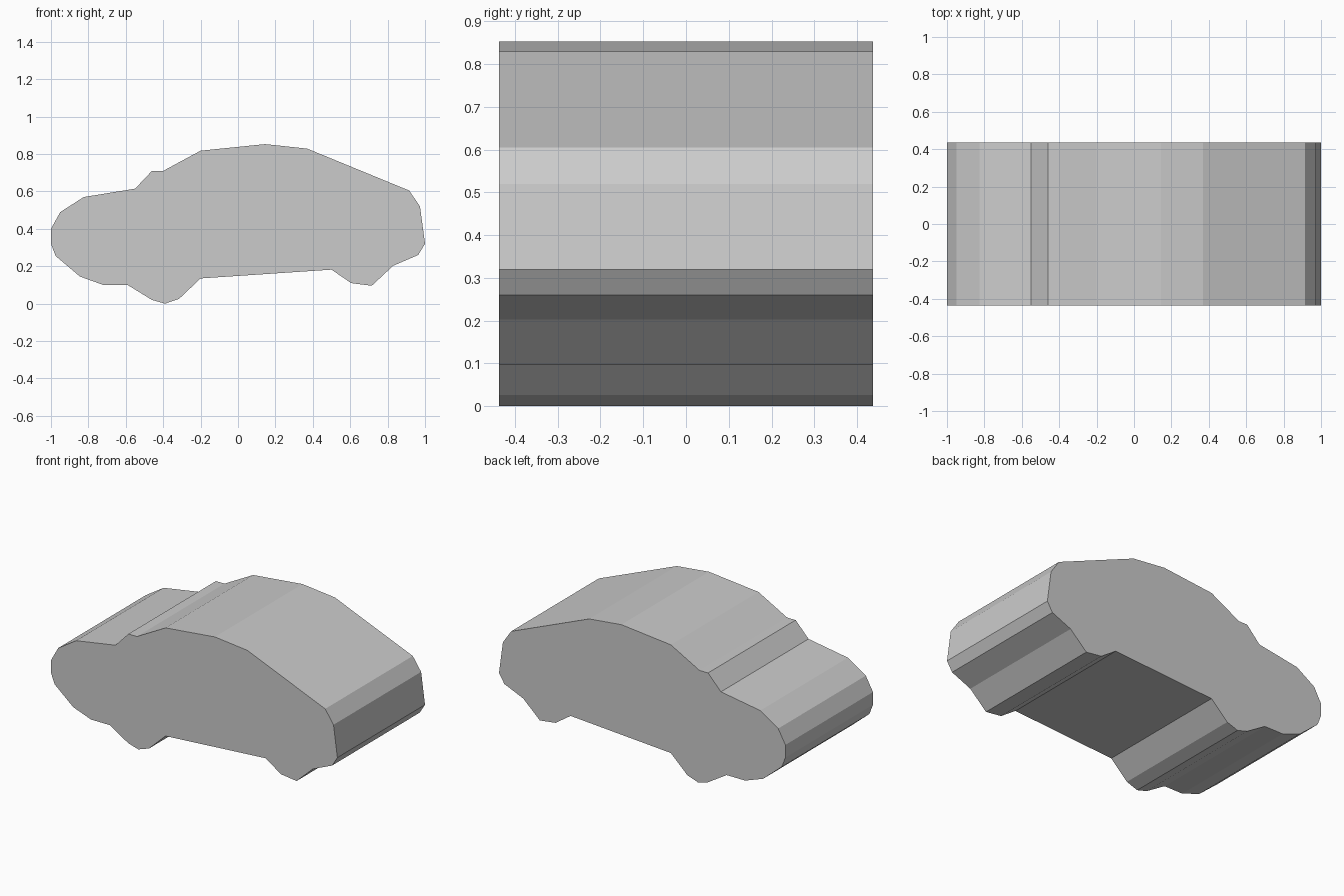
import bpy, bmesh

if "Cube" in bpy.data.objects:
    bpy.data.objects.remove(bpy.data.objects["Cube"])

HALF_WIDTH = 0.437

# Side silhouette of the car (x, z), clockwise from the nose
PROFILE = [
    (-1.0, 0.40), (-0.95, 0.49), (-0.825, 0.57), (-0.55, 0.615),      # nose and bonnet
    (-0.46, 0.71), (-0.40, 0.71), (-0.20, 0.818), (0.145, 0.853),     # windscreen and roof
    (0.37, 0.829), (0.915, 0.605), (0.973, 0.52), (1.0, 0.32),        # sloping back and tail
    (0.963, 0.26), (0.83, 0.203), (0.715, 0.096), (0.605, 0.11),      # rear wheel bulge
    (0.50, 0.182), (-0.20, 0.135), (-0.315, 0.026), (-0.39, 0.0),     # floor, front wheel bulge
    (-0.46, 0.02), (-0.59, 0.10), (-0.72, 0.10), (-0.845, 0.145),     # front underside
    (-0.975, 0.255), (-1.0, 0.32),
]

grey = bpy.data.materials.new("plain grey")
grey.diffuse_color = (0.6, 0.6, 0.6, 1)
grey.use_nodes = True
grey.node_tree.nodes["Principled BSDF"].inputs["Base Color"].default_value = grey.diffuse_color

# Car body: the silhouette extruded across the width
bm = bmesh.new()
side = bm.faces.new([bm.verts.new((x, -HALF_WIDTH, z)) for x, z in PROFILE])
ext = bmesh.ops.extrude_face_region(bm, geom=[side], use_keep_orig=True)
moved = [g for g in ext["geom"] if isinstance(g, bmesh.types.BMVert)]
bmesh.ops.translate(bm, verts=moved, vec=(0, 2 * HALF_WIDTH, 0))
bmesh.ops.recalc_face_normals(bm, faces=bm.faces)

mesh = bpy.data.meshes.new("car_body")
bm.to_mesh(mesh)
bm.free()
mesh.materials.append(grey)
body = bpy.data.objects.new("car_body", mesh)
bpy.context.collection.objects.link(body)
